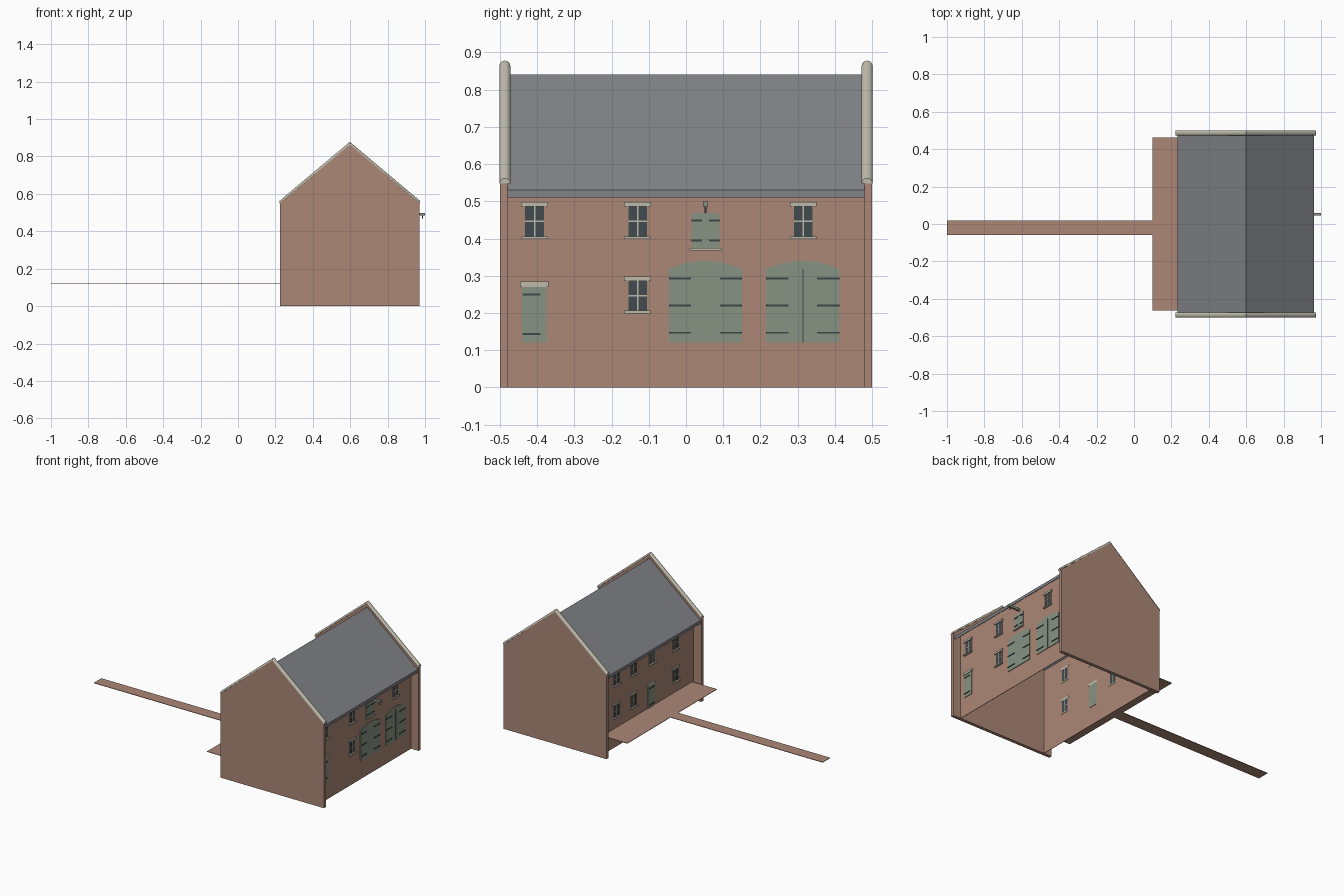
import bpy, bmesh, math

cube = bpy.data.objects.get("Cube")
if cube:
    bpy.data.objects.remove(cube, do_unlink=True)


def material(name, r, g, b):
    m = bpy.data.materials.new(name)
    m.use_nodes = True
    m.diffuse_color = (r, g, b, 1)
    m.node_tree.nodes["Principled BSDF"].inputs["Base Color"].default_value = (r, g, b, 1)
    return m


BRICK = material("brick", 0.41, 0.245, 0.18)
SLATE = material("roof_slate", 0.225, 0.23, 0.25)
STONE = material("stone", 0.52, 0.50, 0.41)
GREEN = material("green_paint", 0.24, 0.29, 0.225)
GLASS = material("dark_glass", 0.052, 0.07, 0.08)
IRON = material("iron", 0.045, 0.062, 0.065)

MID = 0.5975        # ridge position in x
HALF = 0.3725       # half width of a gable
WALL = 0.318        # half distance between the long walls
PITCH = 0.846       # roof slope


def finish(name, bm, mat):
    bmesh.ops.recalc_face_normals(bm, faces=bm.faces)
    me = bpy.data.meshes.new(name)
    bm.to_mesh(me)
    bm.free()
    me.materials.append(mat)
    ob = bpy.data.objects.new(name, me)
    bpy.context.collection.objects.link(ob)
    return ob


def prism(name, pts, axis, a, b, mat):
    """Extrude a profile along x (pts are y,z) or y (pts are x,z)."""
    bm = bmesh.new()
    place = (lambda p, t: (t, *p)) if axis == "x" else (lambda p, t: (p[0], t, p[1]))
    face = bm.faces.new([bm.verts.new(place(p, a)) for p in pts])
    ext = bmesh.ops.extrude_face_region(bm, geom=[face])
    move = (b - a, 0, 0) if axis == "x" else (0, b - a, 0)
    bmesh.ops.translate(bm, vec=move, verts=[g for g in ext["geom"] if isinstance(g, bmesh.types.BMVert)])
    return finish(name, bm, mat)


def box(name, x, y, z, mat):
    return prism(name, [(y[0], z[0]), (y[1], z[0]), (y[1], z[1]), (y[0], z[1])], "x", x[0], x[1], mat)


def plate(name, side, y, z, out, mat):
    """Flat part set through a long wall; side is +1 or -1."""
    w = MID + side * WALL
    return box(name, (w - side * 0.005, w + side * out), y, z, mat)


def window(side, y, z):
    plate("window_glass", side, (y - 0.025, y + 0.025), (z - 0.04, z + 0.04), 0.002, GLASS)
    plate("window_mullion", side, (y - 0.002, y + 0.002), (z - 0.04, z + 0.04), 0.004, STONE)
    plate("window_transom", side, (y - 0.025, y + 0.025), (z - 0.002, z + 0.002), 0.004, STONE)
    for s in (-1, 1):
        e = y + s * 0.027
        plate("window_jamb", side, (e - 0.002, e + 0.002), (z - 0.04, z + 0.04), 0.004, BRICK)
    plate("window_lintel", side, (y - 0.036, y + 0.036), (z + 0.04, z + 0.052), 0.008, STONE)
    plate("window_sill", side, (y - 0.035, y + 0.035), (z - 0.047, z - 0.04), 0.012, STONE)


def hinges(side, y0, y1, heights):
    for h in heights:
        plate("hinge", side, (y0, y1), (h - 0.0025, h + 0.0025), 0.008, IRON)


def small_door(side, y):
    plate("small_door", side, (y - 0.0325, y + 0.0325), (0.12, 0.27), 0.004, GREEN)
    plate("door_lintel", side, (y - 0.038, y + 0.038), (0.27, 0.284), 0.008, STONE)
    hinges(side, y - 0.032, y + 0.016, (0.143, 0.25))


# Gable walls with rounded stone copings
for s, end in ((-1, "front"), (1, "back")):
    prism(end + "_gable", [(MID - HALF, 0), (MID + HALF, 0), (MID + HALF, 0.55),
                           (MID, 0.865), (MID - HALF, 0.55)], "y", s * 0.479, s * 0.5, BRICK)
    bm = bmesh.new()
    rings = []
    for x, z in ((MID - HALF - 0.004, 0.548), (MID, 0.864), (MID + HALF + 0.004, 0.548)):
        rings.append([bm.verts.new((x, s * 0.4865 + 0.0145 * math.cos(math.pi * k / 8),
                                    z + 0.014 * math.sin(math.pi * k / 8))) for k in range(9)])
    for r0, r1 in zip(rings, rings[1:]):
        for k in range(9):
            n = (k + 1) % 9
            bm.faces.new((r0[k], r0[n], r1[n], r1[k]))
    bm.faces.new(rings[0])
    bm.faces.new(rings[-1])
    finish(end + "_coping", bm, STONE)

# Long walls, open underneath
for s, end in ((-1, "right"), (1, "left")):
    w = MID + s * WALL
    box(end + "_wall", (w - s * 0.003, w), (-0.48, 0.48), (0, 0.555), BRICK)

# Roof slab with upright eaves
R = 0.366
E = 0.84 - R * PITCH
prism("roof", [(MID - R, E), (MID, 0.84), (MID + R, E), (MID + R, E - 0.02),
               (MID, 0.82), (MID - R, E - 0.02)], "y", -0.479, 0.479, SLATE)

# Street side: windows, doors and hatch
for y, z in ((-0.407, 0.446), (-0.13, 0.446), (0.315, 0.446), (-0.13, 0.246)):
    window(1, y, z)
small_door(1, -0.4075)

W1 = MID + WALL
for y in (0.0525, 0.3135):
    h = 0.0985
    arch = [(y - h, 0.12), (y + h, 0.12)]
    arch += [(y + h * (1 - k / 5), 0.34 - 0.022 * (1 - k / 5) ** 2) for k in range(11)]
    prism("arched_door", arch, "x", W1 - 0.005, W1 + 0.004, GREEN)
    for s in (-1, 1):
        a, b = sorted((y + s * h, y + s * (h - 0.06)))
        hinges(1, a, b, (0.147, 0.22, 0.293))
plate("door_gap", 1, (0.313, 0.316), (0.12, 0.318), 0.006, IRON)

plate("loft_hatch", 1, (0.0145, 0.0905), (0.375, 0.469), 0.004, GREEN)
plate("hatch_sill", 1, (0.009, 0.096), (0.368, 0.375), 0.01, STONE)
for a, b in ((0.0145, 0.043), (0.062, 0.0905)):
    hinges(1, a, b, (0.395, 0.448))

# Hoist above the hatch
box("hoist_beam", (W1 - 0.003, 1.0), (0.046, 0.059), (0.485, 0.499), GREEN)
box("hoist_hook", (0.984, 0.989), (0.050, 0.055), (0.468, 0.486), IRON)

# Canal side: windows, door, landing and walkway
for y in (0.32, 0.145, -0.045, -0.29):
    window(-1, y, 0.446)
for y in (0.32, 0.145, -0.29):
    window(-1, y, 0.236)
small_door(-1, -0.035)
box("landing", (0.10, MID - WALL), (-0.463, 0.463), (0.121, 0.124), BRICK)
box("walkway", (-1.0, 0.10), (-0.06, 0.018), (0.121, 0.124), BRICK)
